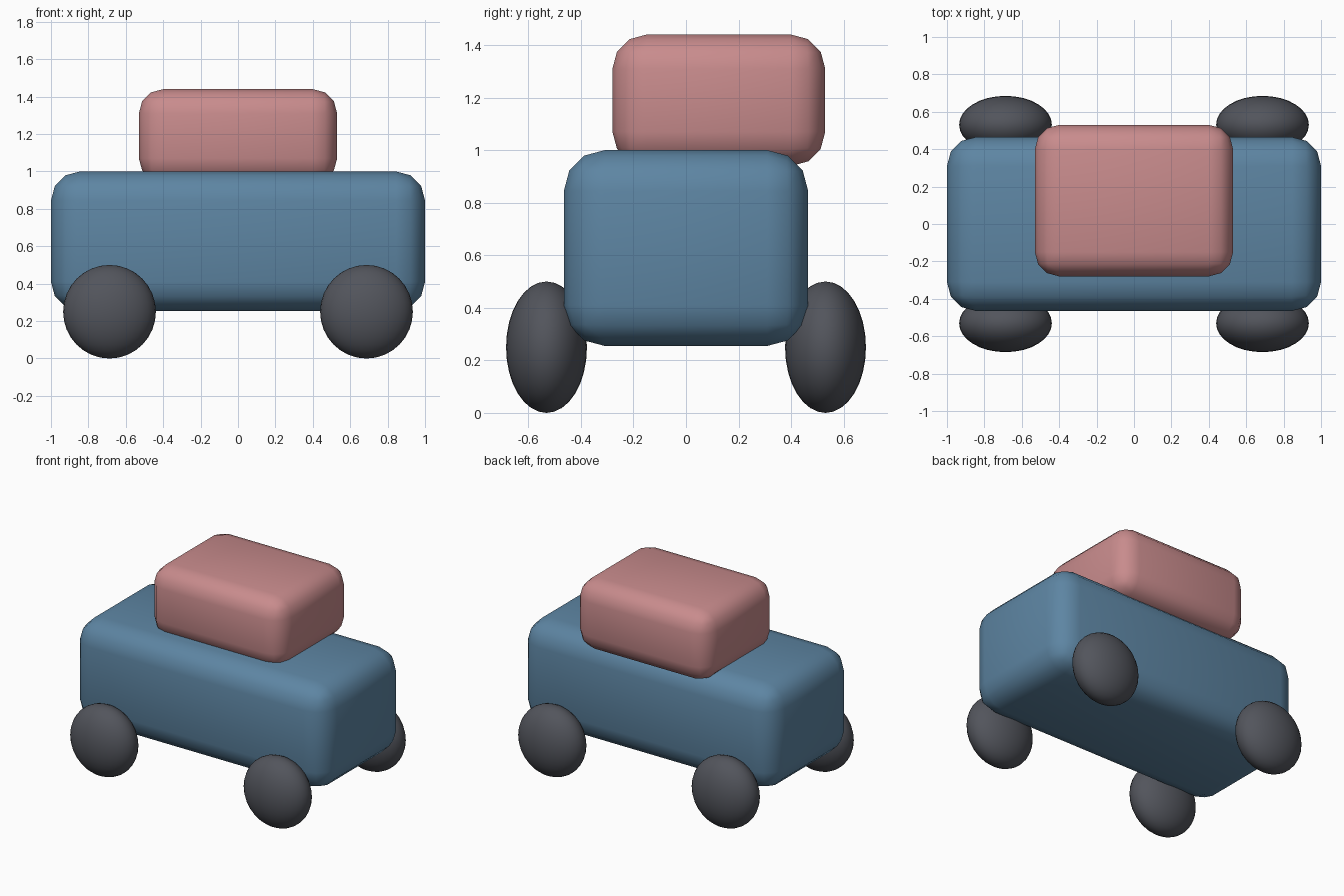
import bpy

# Remove the default cube
cube = bpy.data.objects.get("Cube")
if cube:
    bpy.data.objects.remove(cube, do_unlink=True)


def make_material(name, rgb):
    mat = bpy.data.materials.new(name)
    mat.use_nodes = True
    color = (*rgb, 1.0)
    mat.diffuse_color = color
    mat.node_tree.nodes["Principled BSDF"].inputs["Base Color"].default_value = color
    return mat


blue = make_material("steel blue", (0.11, 0.235, 0.365))
pink = make_material("dusty pink", (0.58, 0.26, 0.265))
dark = make_material("dark rubber", (0.085, 0.09, 0.107))


def rounded_box(name, low, high, radius, mat):
    """Box between two corners with softly rounded edges."""
    center = [(a + b) / 2 for a, b in zip(low, high)]
    bpy.ops.mesh.primitive_cube_add(size=1, location=center)
    obj = bpy.context.object
    obj.name = name
    obj.scale = [b - a for a, b in zip(low, high)]
    bpy.ops.object.transform_apply(location=False, rotation=False, scale=True)
    bevel = obj.modifiers.new("rounded edges", "BEVEL")
    bevel.width = radius
    bevel.segments = 3
    bevel.limit_method = "NONE"
    obj.data.materials.append(mat)
    bpy.ops.object.shade_smooth()
    return obj


# Body and the cabin set towards the back
rounded_box("body", (-1, -0.465, 0.255), (1, 0.465, 1.0), 0.155, blue)
rounded_box("cabin", (-0.53, -0.28, 0.94), (0.53, 0.53, 1.44), 0.13, pink)

# Flattened ball wheels at the four corners
for side_y, end in ((-1, "front"), (1, "back")):
    for side_x, side in ((-1, "right"), (1, "left")):
        bpy.ops.mesh.primitive_uv_sphere_add(
            segments=32, ring_count=16, radius=1,
            location=(side_x * 0.687, side_y * 0.531, 0.25))
        wheel = bpy.context.object
        wheel.name = f"{end}_{side}_wheel"
        wheel.scale = (0.248, 0.154, 0.25)
        bpy.ops.object.transform_apply(location=False, rotation=False, scale=True)
        wheel.data.materials.append(dark)
        bpy.ops.object.shade_smooth()
